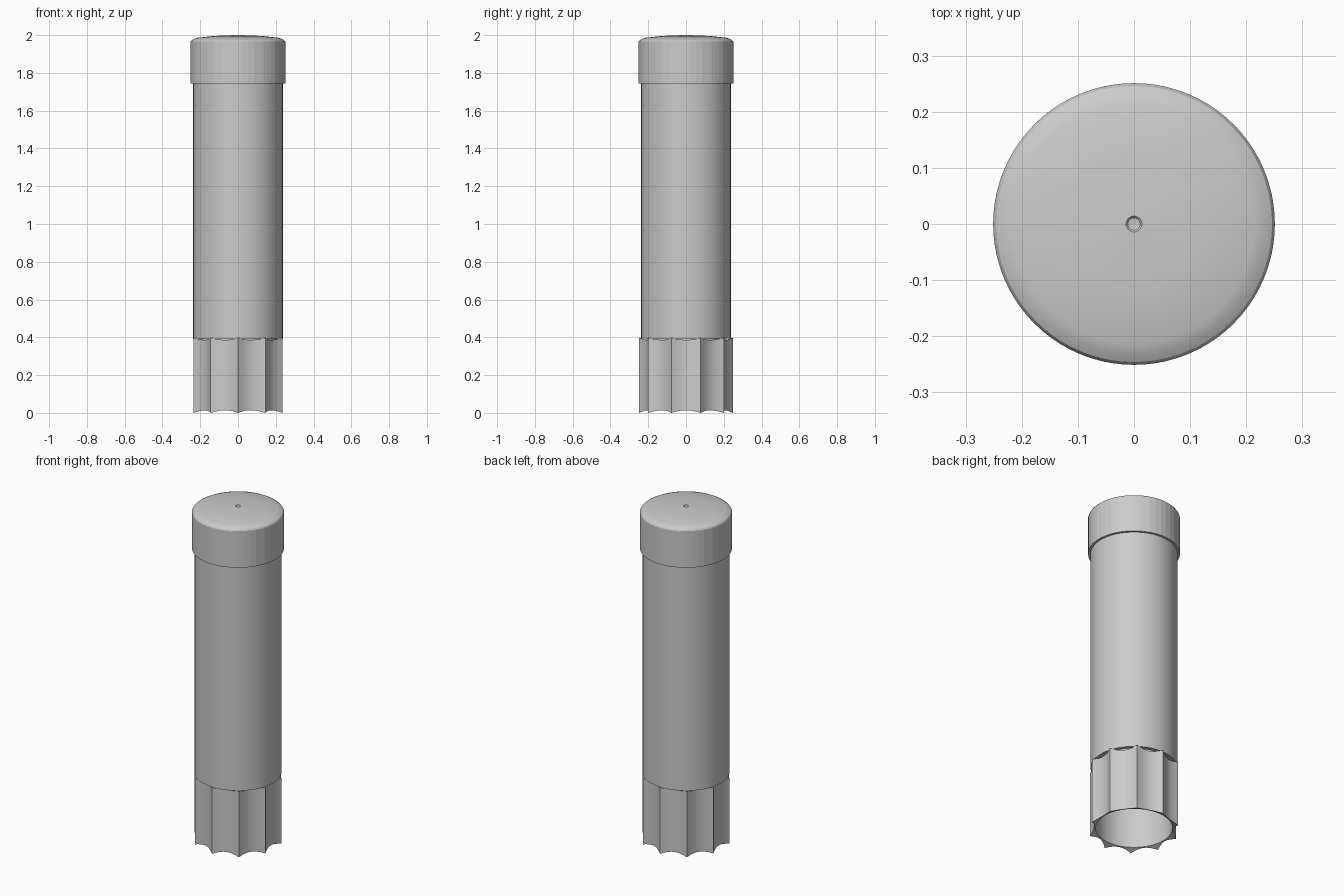
import bpy, bmesh, math

if "Cube" in bpy.data.objects:
    bpy.data.objects.remove(bpy.data.objects["Cube"])

def rings_object(name, rings, smooth=None, cap_start=False, cap_end=False):
    """Skin a list of equal-length point rings into a tube."""
    bm = bmesh.new()
    rows = [[bm.verts.new(p) for p in ring] for ring in rings]
    n = len(rows[0])
    for a, b in zip(rows, rows[1:]):
        for i in range(n):
            j = (i + 1) % n
            bm.faces.new((a[i], a[j], b[j], b[i]))
    if cap_start:
        bm.faces.new(rows[0][::-1])
    if cap_end:
        bm.faces.new(rows[-1])
    mesh = bpy.data.meshes.new(name)
    bm.to_mesh(mesh)
    bm.free()
    obj = bpy.data.objects.new(name, mesh)
    bpy.context.collection.objects.link(obj)
    if smooth:
        bpy.ops.object.select_all(action='DESELECT')
        obj.select_set(True)
        bpy.context.view_layer.objects.active = obj
        bpy.ops.object.shade_smooth_by_angle(angle=math.radians(smooth))
    return obj

def circle(r, z, angles):
    return [(r * math.cos(a), r * math.sin(a), z) for a in angles]

even = [math.tau * i / 80 for i in range(80)]

# Tube body
rings_object("tube_body", [circle(r, z, even) for r, z in
             ((0.205, 0.40), (0.237, 0.395), (0.237, 1.75))], smooth=30,
             cap_start=True, cap_end=True)

# Cap side: facets of uneven width, repeating every quarter turn
quarter = [28, 33, 38, 43, 50, 58, 70, 78, 86, 94, 102, 110]
facets = [math.radians(q + 90 * k - 90) for k in range(4) for q in quarter]
rings_object("cap_side", [circle(r, z, facets) for r, z in
             ((0.225, 1.745), (0.251, 1.745), (0.251, 1.965))])

# Cap top: rounded shoulder, shallow dome, tiny centre dimple
dome = ((0.251, 1.963), (0.246, 1.972), (0.232, 1.980), (0.214, 1.986),
        (0.12, 1.996), (0.014, 2.0), (0.011, 1.997), (0.004, 1.996))
rings_object("cap_top", [circle(r, z, even) for r, z in dome], smooth=15, cap_end=True)

# Fluted base: ten concave scallops meeting in sharp ridges
FLUTES, STEPS = 10, 8

def scallop(z_ridge, z_valley):
    ring = []
    for k in range(FLUTES):
        for s in range(STEPS):
            t = s / STEPS
            w = 4 * t * (1 - t)  # 0 on a ridge, 1 mid-flute
            a0 = math.pi / 2 + math.tau * k / FLUTES
            a1 = a0 + math.tau / FLUTES
            x = 0.248 * ((1 - t) * math.cos(a0) + t * math.cos(a1))
            y = 0.248 * ((1 - t) * math.sin(a0) + t * math.sin(a1))
            f = 1 - 0.075 * w
            ring.append((x * f, y * f, z_ridge + (z_valley - z_ridge) * w))
    return ring

base_angles = [math.pi / 2 + math.tau * i / (FLUTES * STEPS) for i in range(FLUTES * STEPS)]
rings_object("fluted_base", [
    circle(0.210, 0.40, base_angles),
    circle(0.210, 0.016, base_angles),
    scallop(0.0, 0.014),
    scallop(0.398, 0.386),
    circle(0.210, 0.386, base_angles)], smooth=30)
